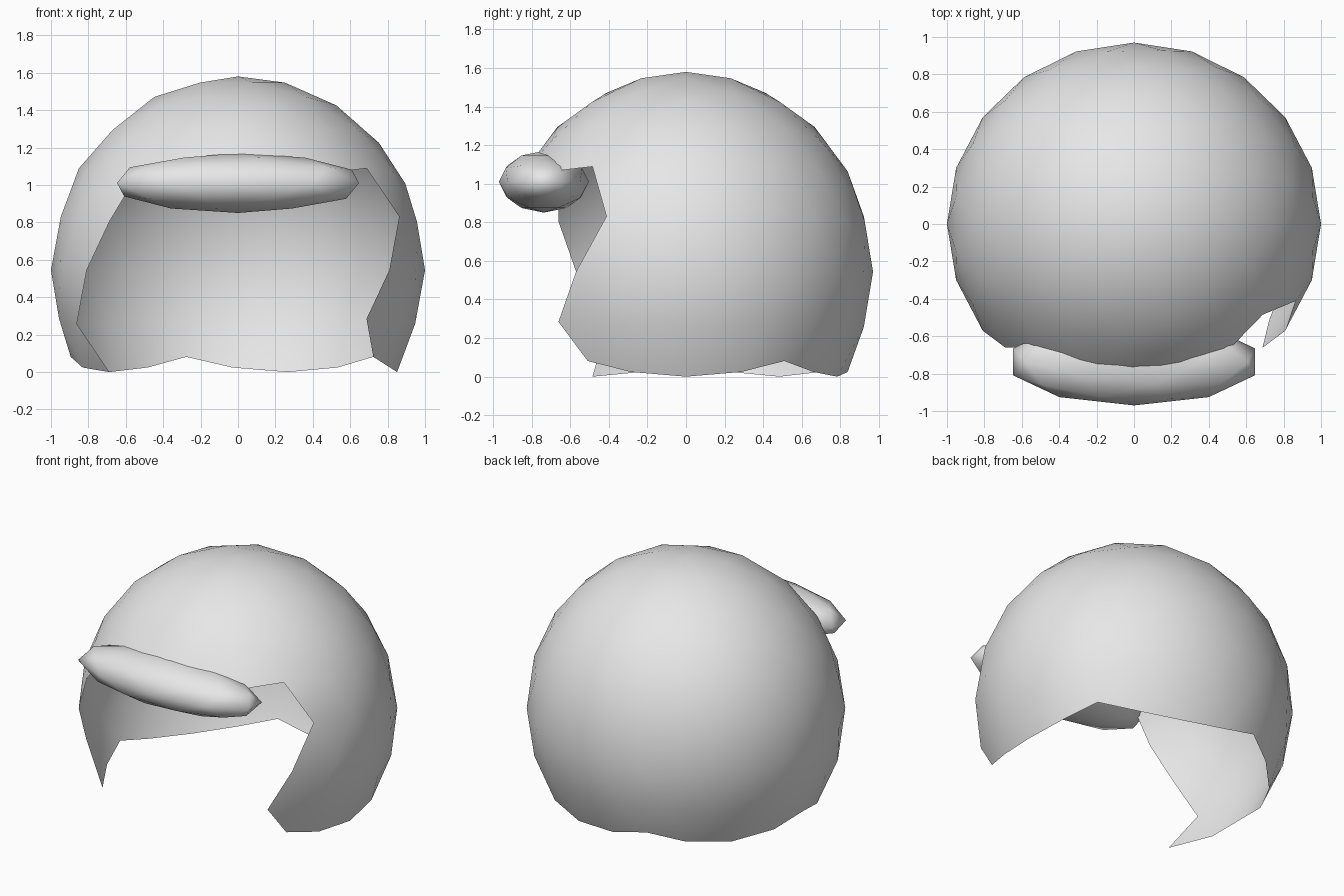
import bpy, bmesh, math

if "Cube" in bpy.data.objects:
    bpy.data.objects.remove(bpy.data.objects["Cube"])

# One plain grey for the whole model
grey = bpy.data.materials.new("light_grey")
grey.diffuse_color = (0.8, 0.8, 0.8, 1)
grey.use_nodes = True
grey.node_tree.nodes["Principled BSDF"].inputs["Base Color"].default_value = grey.diffuse_color


def ball(name, subdivisions, centre, radii, remove=None):
    """Smooth stretched icosphere; faces whose unit centre passes 'remove' are cut away."""
    bm = bmesh.new()
    bmesh.ops.create_icosphere(bm, subdivisions=subdivisions, radius=1)
    if remove:
        doomed = [f for f in bm.faces if remove(f.calc_center_median())]
        bmesh.ops.delete(bm, geom=doomed, context='FACES')
    for v in bm.verts:
        v.co = [c + r * p for c, r, p in zip(centre, radii, v.co)]
    for f in bm.faces:
        f.smooth = True
    mesh = bpy.data.meshes.new(name)
    bm.to_mesh(mesh)
    bm.free()
    mesh.materials.append(grey)
    obj = bpy.data.objects.new(name, mesh)
    bpy.context.collection.objects.link(obj)
    return obj


def open_area(c):
    """Neck opening below, and face opening at the front with a stepped edge."""
    if c.z < -0.48:
        return True
    if c.z > 0.48 or (c.x < -0.6 and c.z > 0.38):
        return False
    azimuth = math.degrees(math.atan2(abs(c.x), -c.y))
    return azimuth < (57 if c.x * c.z > 0 else 51)


# Helmet shell, a thin open skin
ball("helmet_shell", 3, (0, 0, 0.544), (1.0, 0.97, 1.036), open_area)

# Brow bar over the face opening
ball("brow_bar", 2, (0, -0.737, 1.01), (0.68, 0.233, 0.16))
